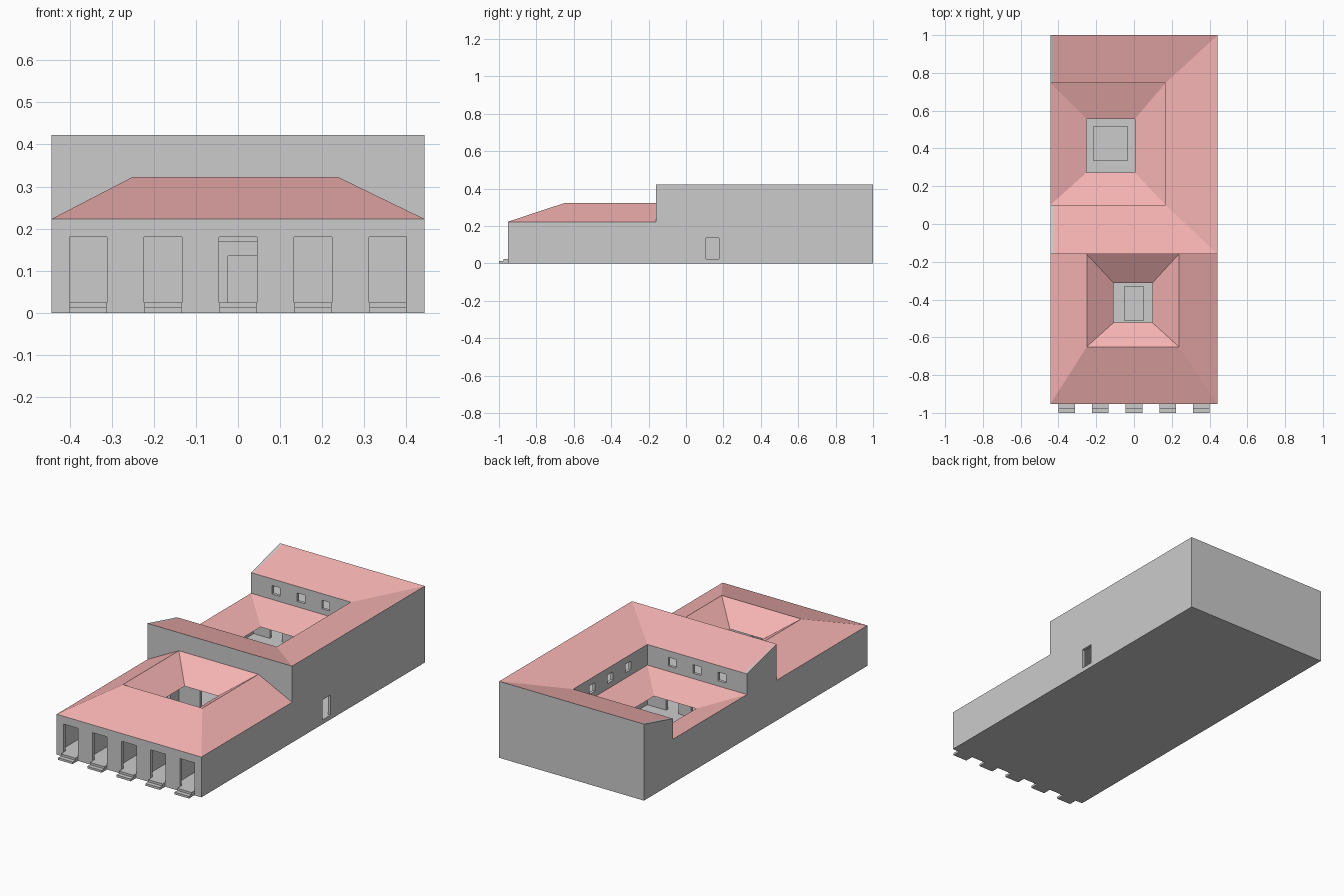
import bpy, bmesh

if "Cube" in bpy.data.objects:
    bpy.data.objects.remove(bpy.data.objects["Cube"])

RED = bpy.data.materials.new("roof_red")
RED.diffuse_color = (0.92, 0.45, 0.45, 1)
RED.use_nodes = True
RED.node_tree.nodes["Principled BSDF"].inputs["Base Color"].default_value = RED.diffuse_color
T = 0.016            # wall thickness
FLOOR = 0.024
W = 0.443            # half width
EAVE, RIDGE, TOP, INNER = 0.223, 0.323, 0.423, 0.357
LOW = 0.243          # outer edge of the courtyard roof


def finish(name, bm, mat=None, fix=True):
    if fix:
        bmesh.ops.recalc_face_normals(bm, faces=bm.faces)
    me = bpy.data.meshes.new(name)
    bm.to_mesh(me)
    bm.free()
    ob = bpy.data.objects.new(name, me)
    bpy.context.collection.objects.link(ob)
    if mat:
        me.materials.append(mat)
    return ob


def panel(name, axis, pos, thick, a, b, holes=(), drop=0):
    """Slab perpendicular to axis, with rectangular holes (a0, a1, b0, b1).
    drop lowers the inner top edge so the wall tucks under a falling roof."""
    place = {'x': lambda u, v: (pos, u, v),
             'y': lambda u, v: (u, pos, v),
             'z': lambda u, v: (u, v, pos)}[axis]
    us = sorted({*a, *[h[i] for h in holes for i in (0, 1)]})
    vs = sorted({*b, *[h[i] for h in holes for i in (2, 3)]})
    bm = bmesh.new()
    grid = [[bm.verts.new(place(u, v)) for v in vs] for u in us]
    for i in range(len(us) - 1):
        for j in range(len(vs) - 1):
            cu, cv = (us[i] + us[i+1]) / 2, (vs[j] + vs[j+1]) / 2
            if not any(h[0] < cu < h[1] and h[2] < cv < h[3] for h in holes):
                bm.faces.new((grid[i][j], grid[i+1][j], grid[i+1][j+1], grid[i][j+1]))
    bmesh.ops.delete(bm, geom=[v for v in bm.verts if not v.link_faces], context='VERTS')
    new = bmesh.ops.extrude_face_region(bm, geom=bm.faces[:])['geom']
    k = 'xyz'.index(axis)
    for v in new:
        if isinstance(v, bmesh.types.BMVert):
            v.co[k] += thick
            if abs(v.co.z - b[1]) < 1e-5:
                v.co.z -= drop
    return finish(name, bm)


def roof(name, outer, inner, z_out, z_in, sides=(0, 1, 2, 3)):
    """Mitred ring of slopes between two rectangles (x0, y0, x1, y1)."""
    def ring(r, z):
        return [bm.verts.new((r[i], r[j], z)) for i, j in ((0, 1), (2, 1), (2, 3), (0, 3))]
    bm = bmesh.new()
    o, n = ring(outer, z_out), ring(inner, z_in)
    for i in sides:
        j = (i + 1) % 4
        bm.faces.new((o[i], o[j], n[j], n[i]))
    finish(name, bm, RED, fix=False)


def openings(centres, w, z0, z1):
    return [(c - w / 2, c + w / 2, z0, z1) for c in centres]


# Ground slab with two shallow pools
panel("base", 'z', 0, 0.01, (-W, W), (-0.953, 1))
panel("floor", 'z', 0.01, FLOOR - 0.01, (-W, W), (-0.953, 1),
      [(-0.05, 0.05, -0.51, -0.33), (-0.215, -0.035, 0.335, 0.515)])

# Front wall with five doorways and two steps at each
doors = [-0.356, -0.178, 0, 0.178, 0.356]
panel("front_wall", 'y', -0.953, T, (-W, W), (0, EAVE), openings(doors, 0.09, FLOOR, 0.18))
for c in doors:
    span = (c - 0.044, c + 0.044)
    panel("lower_step", 'z', 0, 0.012, span, (-1, -0.953))
    panel("upper_step", 'z', 0.012, 0.012, span, (-0.976, -0.953))

# Outer walls of the tall rear block
panel("right_wall", 'x', W, -T, (-0.953, 1), (0, TOP),
      [(-0.953, -0.16, EAVE, TOP), (0.107, 0.177, FLOOR, 0.135)], 0.006)
panel("back_wall", 'y', 1, -T, (-W, W), (0, TOP), (), 0.006)
panel("middle_wall", 'y', -0.16, T, (-W, W), (FLOOR, TOP), [(-0.12, 0.12, FLOOR, 0.17)], 0.006)

# Left wall follows the stepped roof outline
outline = [(-0.953, 0), (1, 0), (1, TOP), (0.747, INNER), (0.747, LOW), (0.1, LOW),
           (0.1, INNER), (-0.16, TOP), (-0.16, EAVE), (-0.953, EAVE)]
bm = bmesh.new()
out = [bm.verts.new((-W, y, z)) for y, z in outline]
inn = [bm.verts.new((-W + T, y, z - (0.007 if z == LOW else 0))) for y, z in outline]
bm.faces.new(out)
bm.faces.new(inn)
for i in range(len(out)):
    j = (i + 1) % len(out)
    bm.faces.new((out[i], out[j], inn[j], inn[i]))
finish("left_wall", bm)

# Courtyard walls: doors below, windows above
cx, cy = [-0.291, -0.138, 0.014], [0.265, 0.423, 0.58]


def court(cs):
    return openings(cs, 0.075, FLOOR, 0.135) + openings(cs, 0.048, 0.273, 0.32)


panel("court_front_wall", 'y', 0.1, -T, (-W + T, 0.167), (FLOOR, INNER), court(cx))
panel("court_back_wall", 'y', 0.747, T, (-W + T, 0.167), (FLOOR, INNER), court(cx))
panel("court_right_wall", 'x', 0.167, T, (0.1 - T, 0.747 + T), (FLOOR, INNER), court(cy))
panel("upper_floor", 'z', 0.2, 0.015, (-W + T, W - T), (-0.16 + T, 1 - T),
      [(-W + T, 0.167 + T, 0.1 - T, 0.747 + T)])

# Atrium walls and shop partitions
panel("atrium_front_wall", 'y', -0.65, -T, (-0.25, 0.237), (FLOOR, 0.31),
      [(-0.06, 0.06, FLOOR, 0.17)])
for x, t in ((-0.25, -T), (0.237, T)):
    panel("atrium_side_wall", 'x', x, t, (-0.65, -0.16), (FLOOR, 0.31),
          openings([-0.53, -0.4, -0.27], 0.07, FLOOR, 0.15))
for x in (-0.267, -0.089, 0.089, 0.267):
    panel("shop_partition", 'x', x - T / 2, T, (-0.953 + T, -0.65), (FLOOR, EAVE))

# Roofs
ridge = (-0.25, -0.65, 0.237, -0.16)
roof("front_outer_roof", (-W, -0.953, W, -0.16), ridge, EAVE, RIDGE, (0, 1, 3))
roof("front_inner_roof", ridge, (-0.108, -0.522, 0.097, -0.312), RIDGE, EAVE)
yard = (-W, 0.1, 0.167, 0.747)
roof("rear_upper_roof", (-W, -0.16, W, 1), yard, TOP, INNER, (0, 1, 2))
roof("courtyard_roof", yard, (-0.252, 0.272, 0.005, 0.557), LOW, 0.18)
